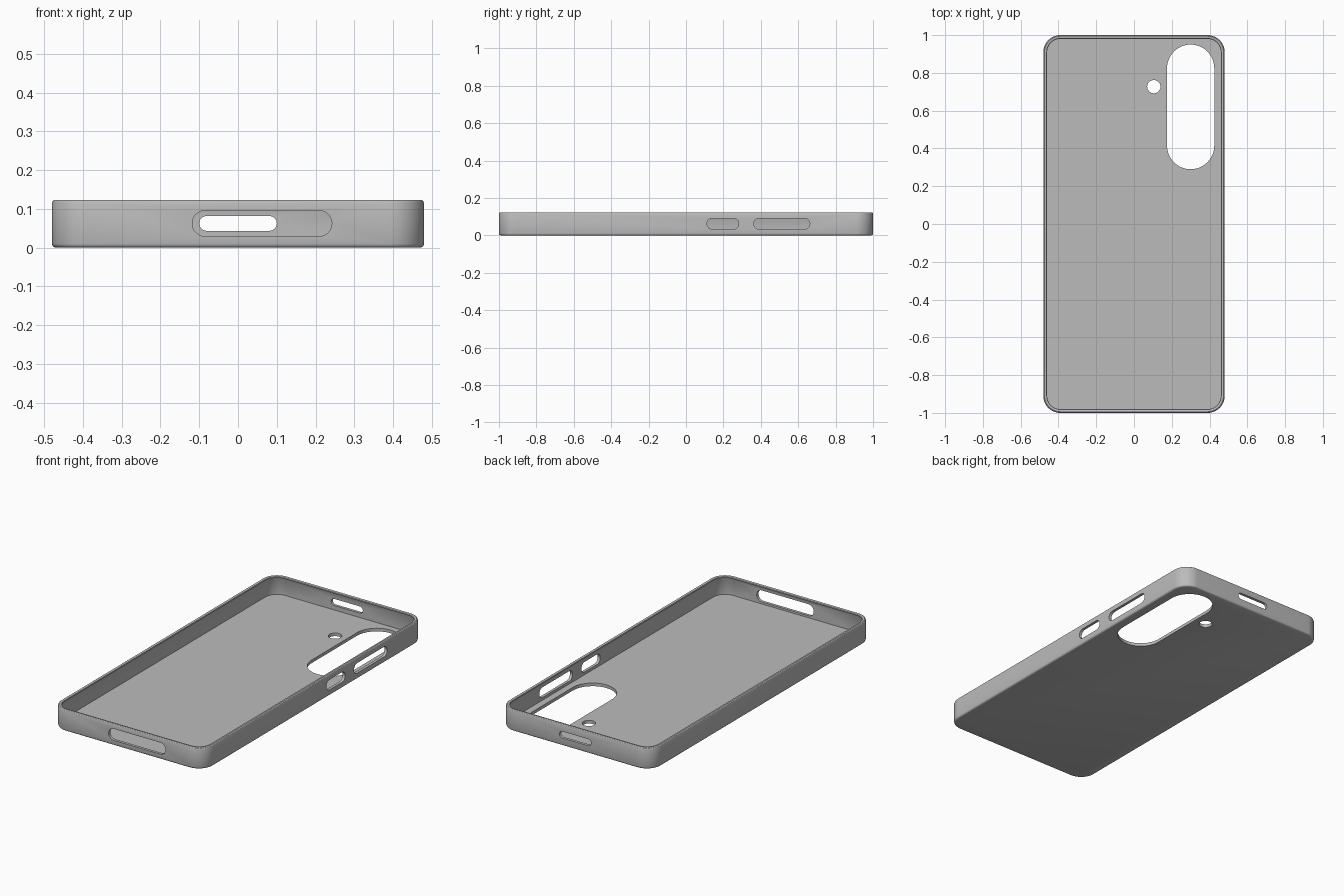
import bpy, bmesh, math
from mathutils import Matrix

if "Cube" in bpy.data.objects:
    bpy.data.objects.remove(bpy.data.objects["Cube"])

HALF_X, HALF_Y, HEIGHT, CORNER = 0.48, 1.0, 0.123, 0.09

# One matte grey for the whole shell
grey = bpy.data.materials.new("case grey")
grey.use_nodes = True
colour = (0.5, 0.5, 0.5, 1)
grey.diffuse_color = colour
grey.node_tree.nodes["Principled BSDF"].inputs["Base Color"].default_value = colour


def rounded_outline(hx, hy, radius, steps=12):
    """Counter-clockwise points of a rounded rectangle."""
    points = []
    for quarter, (sx, sy) in enumerate([(1, 1), (-1, 1), (-1, -1), (1, -1)]):
        for i in range(steps + 1):
            a = (quarter + i / steps) * math.pi / 2
            points.append((sx * (hx - radius) + radius * math.cos(a),
                           sy * (hy - radius) + radius * math.sin(a)))
    return points


def loft(name, rings):
    """Skin a stack of outlines and cap both ends."""
    bm = bmesh.new()
    loops = [[bm.verts.new(p) for p in ring] for ring in rings]
    for low, high in zip(loops, loops[1:]):
        for i in range(len(low)):
            j = (i + 1) % len(low)
            bm.faces.new((low[i], low[j], high[j], high[i]))
    bm.faces.new(loops[0][::-1])
    bm.faces.new(loops[-1])
    bmesh.ops.remove_doubles(bm, verts=bm.verts, dist=1e-6)
    bmesh.ops.recalc_face_normals(bm, faces=bm.faces)
    mesh = bpy.data.meshes.new(name)
    bm.to_mesh(mesh)
    bm.free()
    obj = bpy.data.objects.new(name, mesh)
    bpy.context.collection.objects.link(obj)
    return obj


# Tray shell: (inset, height) up the outside, over the lip, down to the floor
profile = [(0.010, 0), (0.005, 0.0015), (0.0015, 0.005), (0, 0.010),
           (0, HEIGHT - 0.008), (0.002, HEIGHT - 0.003), (0.006, HEIGHT),
           (0.013, HEIGHT), (0.018, HEIGHT - 0.002), (0.020, HEIGHT - 0.006),
           (0.016, HEIGHT - 0.013), (0.016, 0.018)]
rings = [[(x, y, z) for x, y in rounded_outline(HALF_X - d, HALF_Y - d, CORNER - d)]
         for d, z in profile]
case = loft("phone_case", rings)
case.data.materials.append(grey)


def cut_slot(name, length, width, depth, matrix):
    """Cut a round-ended slot, long along local x, through local z."""
    outline = rounded_outline(length / 2, width / 2, width / 2 - 1e-4)
    cutter = loft(name, [[(x, y, z) for x, y in outline] for z in (-depth, depth)])
    cutter.data.transform(matrix)
    cutter.hide_render = True
    mod = case.modifiers.new(name, "BOOLEAN")
    mod.operation, mod.solver, mod.object = "DIFFERENCE", "EXACT", cutter
    return cutter


def at(x, y, z, *turns):
    matrix = Matrix.Translation((x, y, z))
    for axis in turns:
        matrix = matrix @ Matrix.Rotation(math.pi / 2, 4, axis)
    return matrix


MID = 0.0625
cutters = [
    cut_slot("camera_opening", 0.66, 0.25, 0.05, at(0.30, 0.62, 0, "Z")),
    cut_slot("flash_hole", 0.07, 0.07, 0.05, at(0.105, 0.727, 0)),
    cut_slot("port_opening", 0.36, 0.066, 0.05, at(0.062, -HALF_Y, MID, "X")),
    cut_slot("top_opening", 0.20, 0.038, 0.05, at(0, HALF_Y, MID, "X")),
    cut_slot("power_opening", 0.17, 0.058, 0.05, at(HALF_X, 0.197, MID, "Z", "X")),
    cut_slot("volume_opening", 0.30, 0.058, 0.05, at(HALF_X, 0.512, MID, "Z", "X")),
]

# Bake the cuts and drop the cutters
graph = bpy.context.evaluated_depsgraph_get()
baked = bpy.data.meshes.new_from_object(case.evaluated_get(graph))
case.modifiers.clear()
case.data = baked
for cutter in cutters:
    bpy.data.objects.remove(cutter)

# Smooth the rounded walls, keep the rims crisp
bpy.ops.object.select_all(action="DESELECT")
case.select_set(True)
bpy.context.view_layer.objects.active = case
bpy.ops.object.shade_smooth_by_angle(angle=math.radians(30))
